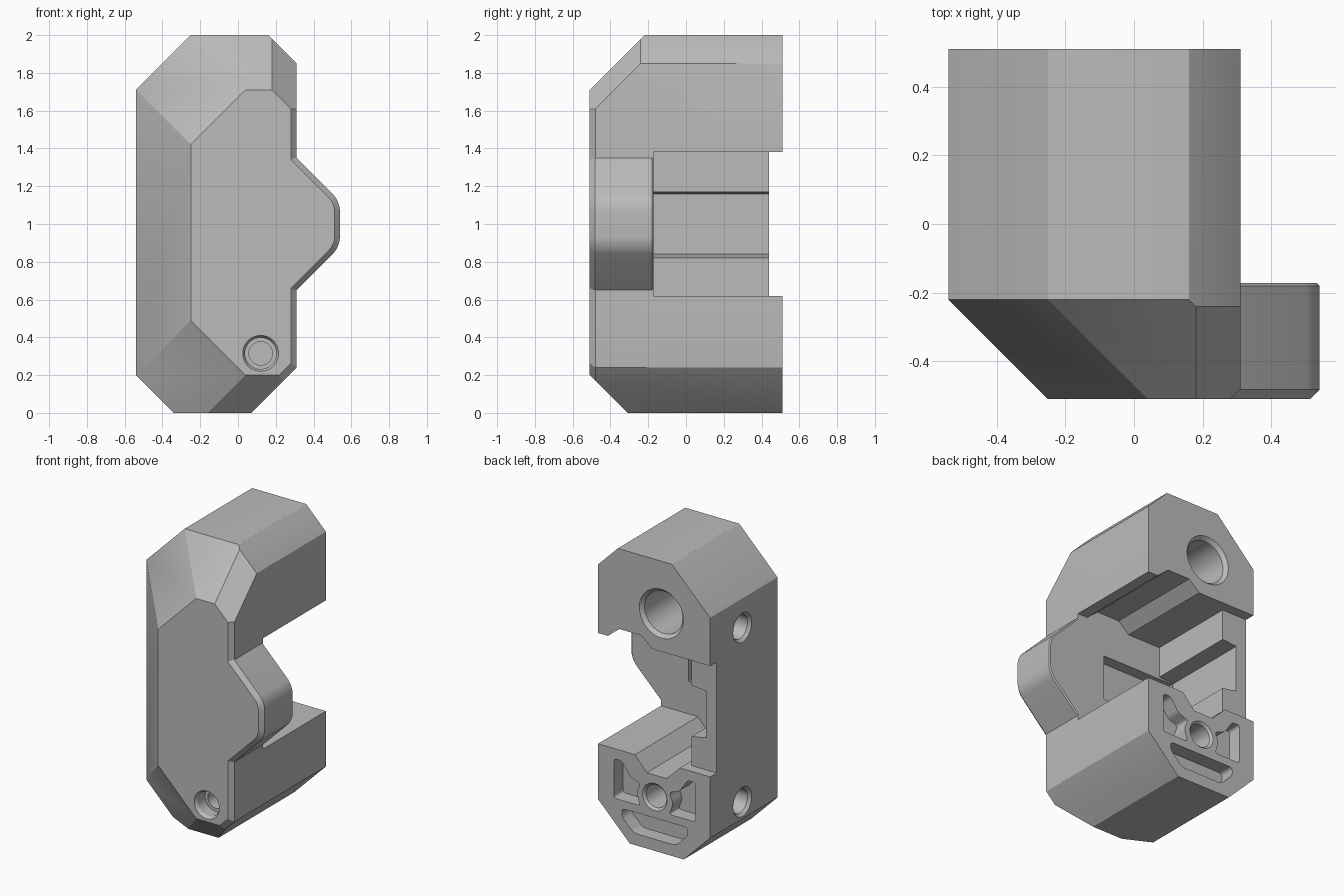
import bpy
import bmesh
import math
from mathutils import Vector, Matrix

default = bpy.data.objects.get("Cube")
if default:
    bpy.data.objects.remove(default, do_unlink=True)

grey = bpy.data.materials.new("plain grey")
grey.use_nodes = True
COLOUR = (0.5, 0.5, 0.5, 1)
grey.diffuse_color = COLOUR
grey.node_tree.nodes["Principled BSDF"].inputs["Base Color"].default_value = COLOUR


def finish(name, bm):
    bmesh.ops.recalc_face_normals(bm, faces=bm.faces)
    mesh = bpy.data.meshes.new(name)
    bm.to_mesh(mesh)
    bm.free()
    mesh.materials.append(grey)
    ob = bpy.data.objects.new(name, mesh)
    bpy.context.collection.objects.link(ob)
    return ob


def prism_bm(points, y0, y1, rounding=0):
    """Extrude an (x, z) outline along y, optionally rounding its corners."""
    bm = bmesh.new()
    face = bm.faces.new([bm.verts.new((x, y0, z)) for x, z in points])
    out = bmesh.ops.extrude_face_region(bm, geom=[face])
    moved = [v for v in out["geom"] if isinstance(v, bmesh.types.BMVert)]
    bmesh.ops.translate(bm, verts=moved, vec=(0, y1 - y0, 0))
    bmesh.ops.recalc_face_normals(bm, faces=bm.faces)
    if rounding:
        long_edges = [e for e in bm.edges
                      if abs(e.verts[0].co.y - e.verts[1].co.y) > 0.01]
        bmesh.ops.bevel(bm, geom=long_edges, offset=rounding, segments=4,
                        profile=0.5, affect='EDGES', clamp_overlap=True)
    return bm


def prism(name, points, y0, y1, rounding=0):
    return finish(name, prism_bm(points, y0, y1, rounding))


def box(name, x0, x1, y0, y1, z0, z1):
    return prism(name, [(x0, z0), (x1, z0), (x1, z1), (x0, z1)], y0, y1)


def bore(name, start, direction, steps):
    """Round cutter following (radius, depth) steps inward from a surface."""
    bm = bmesh.new()
    path = [(0, -0.05), (steps[0][0], -0.05)] + steps + [(0, steps[-1][1])]
    verts = [bm.verts.new((r, 0, d)) for r, d in path]
    edges = [bm.edges.new(pair) for pair in zip(verts, verts[1:])]
    bmesh.ops.spin(bm, geom=verts + edges, axis=(0, 0, 1), cent=(0, 0, 0),
                   angle=math.tau, steps=36, use_duplicate=False)
    bmesh.ops.remove_doubles(bm, verts=bm.verts, dist=0.0005)
    turn = Vector(direction).to_track_quat('Z', 'Y').to_matrix().to_4x4()
    bm.transform(Matrix.Translation(start) @ turn)
    return finish(name, bm)


def combine(target, tool, operation):
    tool.hide_render = True
    mod = target.modifiers.new(tool.name, 'BOOLEAN')
    mod.object, mod.operation, mod.solver = tool, operation, 'EXACT'
    bpy.context.view_layer.objects.active = target
    bpy.ops.object.modifier_apply(modifier=mod.name)
    bpy.data.objects.remove(tool, do_unlink=True)


# Main body: octagonal bar with sloped facets cut around the front
outline = [(-0.54, 0.2), (-0.34, 0), (0.07, 0), (0.31, 0.24),
           (0.31, 1.85), (0.16, 2), (-0.25, 2), (-0.54, 1.71)]
bm = prism_bm(outline, -0.51, 0.51)
facets = [((-1, -1, 0), 0.76), ((0, -1, 1), 2.22), ((0, -1, -1), 0.31),
          ((-1, -2, 1), 2.69), ((-1, -2, -1), 0.78), ((1, -1, 0), 0.79),
          ((1, -1, 1), 2.40), ((1, -1.67, -1), 0.87)]
for normal, limit in facets:
    n = Vector(normal)
    cut = bmesh.ops.bisect_plane(
        bm, geom=bm.verts[:] + bm.edges[:] + bm.faces[:], dist=0.0005,
        plane_co=n * (limit / n.length_squared), plane_no=n, clear_outer=True)
    rim = [e for e in cut["geom_cut"] if isinstance(e, bmesh.types.BMEdge)]
    bmesh.ops.holes_fill(bm, edges=rim, sides=0)
bmesh.ops.recalc_face_normals(bm, faces=bm.faces)

# Soften the lengthwise corners
soft = [e for e in bm.edges if len(e.link_faces) == 2
        and all(abs(f.normal.y) < 0.01 for f in e.link_faces)]
bmesh.ops.bevel(bm, geom=soft, offset=0.03, segments=3, profile=0.5,
                affect='EDGES', clamp_overlap=True)
body = finish("bracket_body", bm)

# Side lug with a chamfered front rim
lug_bm = prism_bm([(0.2, 0.54), (0.54, 0.88), (0.54, 1.12), (0.2, 1.46)],
                  -0.51, -0.17, 0.05)
for y, size in ((-0.51, 0.028), (-0.17, 0.01)):
    rim = [e for e in lug_bm.edges if all(abs(v.co.y - y) < 0.001 for v in e.verts)]
    bmesh.ops.bevel(lug_bm, geom=rim, offset=size, segments=1, affect='EDGES')
combine(body, finish("side_lug", lug_bm), 'UNION')

# Rail channel open to the right and the back, with grooved jaws
channel = [(0.7, 0.62), (0.03, 0.62), (-0.06, 0.52), (-0.21, 0.52),
           (-0.31, 0.62), (-0.35, 0.62), (-0.35, 0.82), (-0.46, 0.84),
           (-0.46, 1.16), (-0.35, 1.17), (-0.35, 1.38), (-0.1, 1.38),
           (-0.02, 1.45), (0.15, 1.45), (0.235, 1.38), (0.7, 1.38)]
cutters = [
    prism("rail_channel", channel, -0.172, 0.7),
    box("back_relief", -0.8, 0.8, 0.44, 0.8, 0.62, 1.38),
    box("front_wall_recess", -0.455, 0.1, -0.25, 0, 0.845, 1.155),
]

# Round holes
FRONT, BACK, LEFT = (0, 1, 0), (0, -1, 0), (1, 0, 0)
for z in (0.315, 1.51):
    cutters.append(bore("front_screw_hole", (0.12, -0.51, z), FRONT,
                        [(0.095, 0), (0.083, 0.02), (0.083, 0.1),
                         (0.062, 0.1), (0.062, 0.25)]))
    cutters.append(bore("side_screw_hole", (-0.54, 0.16, z), LEFT,
                        [(0.1, 0), (0.083, 0.02), (0.083, 0.3)]))
cutters += [
    bore("lug_hole", (0.385, -0.51, 1), FRONT,
         [(0.075, 0), (0.06, 0.015), (0.06, 0.5)]),
    bore("upper_socket", (-0.17, 0.51, 1.64), BACK,
         [(0.167, 0), (0.145, 0.025), (0.145, 0.6)]),
    bore("lower_socket", (-0.12, 0.51, 0.37), BACK,
         [(0.093, 0), (0.078, 0.015), (0.078, 0.5)]),
]

# Lightening pockets in the lower back face, mirrored about the socket
pocket = [(0.31, 0.55), (0.25, 0.55), (0.19, 0.46), (0.11, 0.43),
          (0.14, 0.36), (0.11, 0.28), (0.31, 0.28)]
for side in (-1, 1):
    cutters.append(prism("back_pocket", [(-0.12 + side * x, z) for x, z in pocket],
                         0.41, 0.6, 0.02))
slot = [(0.25, 0.225), (0.25, 0.17), (0.16, 0.08)]
slot = slot + [(-x, z) for x, z in reversed(slot)]
cutters.append(prism("back_slot", [(x - 0.12, z) for x, z in slot], 0.41, 0.6, 0.025))

for cutter in cutters:
    combine(body, cutter, 'DIFFERENCE')

# One plain material and smooth rounded surfaces
body.data.materials.clear()
body.data.materials.append(grey)
body.data.polygons.foreach_set("material_index", [0] * len(body.data.polygons))
bpy.ops.object.select_all(action='DESELECT')
body.select_set(True)
bpy.context.view_layer.objects.active = body
bpy.ops.object.shade_smooth_by_angle(angle=math.radians(25))
